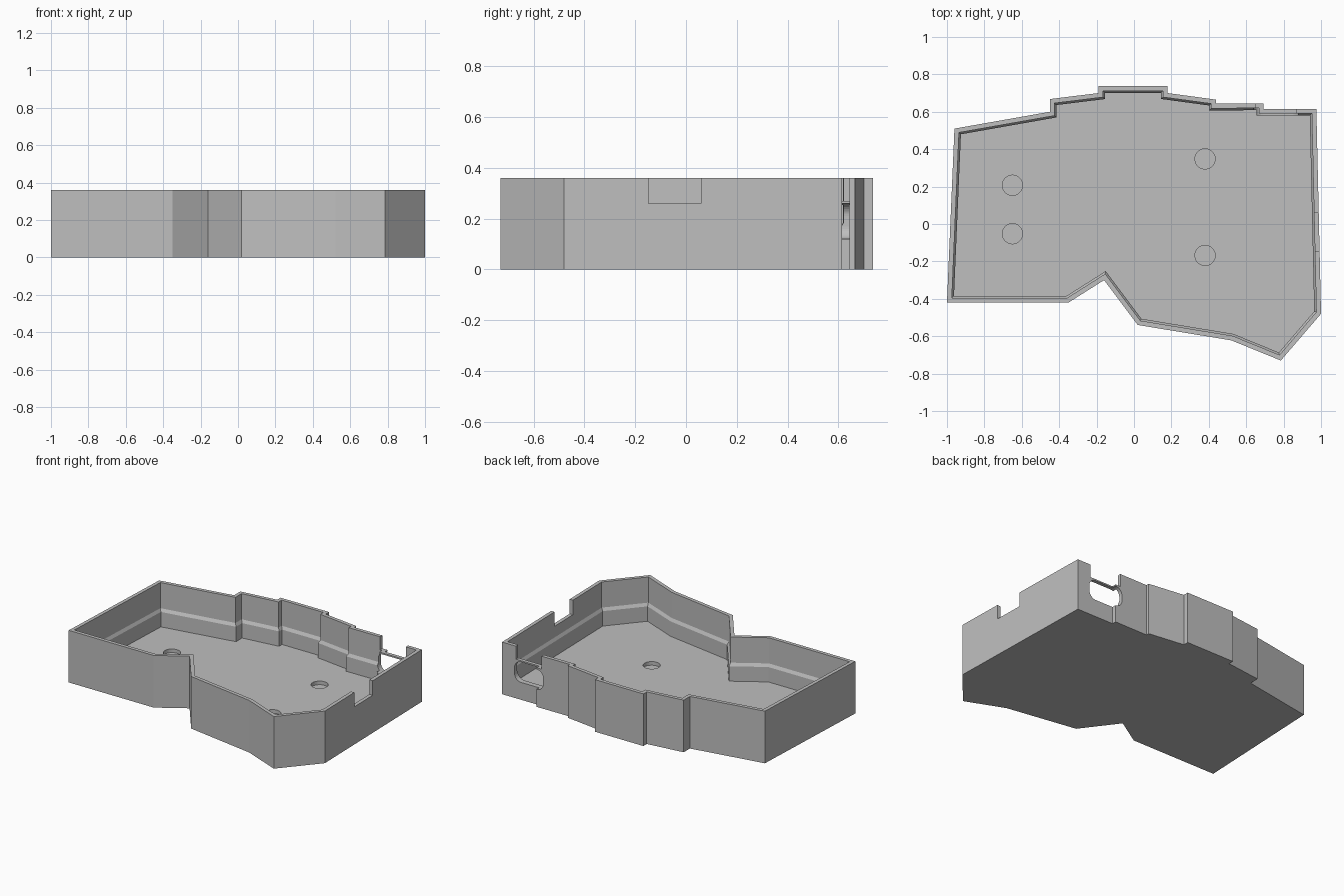
import bpy, bmesh, math
from mathutils import Vector

if "Cube" in bpy.data.objects:
    bpy.data.objects.remove(bpy.data.objects["Cube"])

HEIGHT, FLOOR = 0.36, 0.06

grey = bpy.data.materials.new("light grey")
grey.diffuse_color = (0.52, 0.52, 0.52, 1)
grey.use_nodes = True
grey.node_tree.nodes["Principled BSDF"].inputs["Base Color"].default_value = grey.diffuse_color

# Outer outline of the tray, clockwise from above
OUTLINE = [(-0.96, 0.51), (-0.45, 0.60), (-0.45, 0.668), (-0.19, 0.70), (-0.19, 0.737),
           (0.18, 0.737), (0.18, 0.70), (0.438, 0.665), (0.438, 0.643), (0.692, 0.645),
           (0.692, 0.615), (0.975, 0.615), (1.0, -0.48), (0.785, -0.73), (0.52, -0.622),
           (0.02, -0.54), (-0.16, -0.30), (-0.35, -0.42), (-1.0, -0.42)]


def inset(points, d):
    """Mitred inward offset of a clockwise outline."""
    pts = [Vector(p) for p in points]
    out = []
    for i, p in enumerate(pts):
        a = (p - pts[i - 1]).normalized()
        b = (pts[(i + 1) % len(pts)] - p).normalized()
        na, nb = Vector((a.y, -a.x)), Vector((b.y, -b.x))
        out.append(p + (na + nb) * (d / (1 + na.dot(nb))))
    return out


def make_object(name, bm):
    bmesh.ops.recalc_face_normals(bm, faces=bm.faces[:])
    mesh = bpy.data.meshes.new(name)
    bm.to_mesh(mesh)
    bm.free()
    mesh.materials.append(grey)
    obj = bpy.data.objects.new(name, mesh)
    bpy.context.collection.objects.link(obj)
    return obj


def loft(name, rings):
    """Skin closed rings of 3D points and cap both ends."""
    bm = bmesh.new()
    loops = [[bm.verts.new(p) for p in ring] for ring in rings]
    n = len(loops[0])
    for lo, hi in zip(loops, loops[1:]):
        for i in range(n):
            j = (i + 1) % n
            bm.faces.new((lo[i], lo[j], hi[j], hi[i]))
    bm.faces.new(loops[0])
    bm.faces.new(loops[-1])
    return make_object(name, bm)


def box(name, x0, x1, y0, y1, z0, z1):
    base = [(x0, y0), (x1, y0), (x1, y1), (x0, y1)]
    return loft(name, [[(x, y, z) for x, y in base] for z in (z0, z1)])


# Tray: outer wall, rim, inner wall with a sloped ledge, floor
SECTION = [(0, 0), (0, HEIGHT), (0.025, HEIGHT), (0.025, 0.183), (0.036, 0.163), (0.036, FLOOR)]
tray = loft("case_tray", [[(p.x, p.y, z) for p in inset(OUTLINE, d)] for d, z in SECTION])

cutters = []

# Side notch and the slot above the port
cutters.append(box("side_notch_cutter", 0.9, 1.1, -0.148, 0.06, 0.26, 0.5))
cutters.append(box("port_slot_cutter", 0.652, 0.87, 0.55, 0.72, 0.27, 0.5))

# Rounded port opening in the back wall
x0, x1, z0, z1, r = 0.64, 0.88, 0.12, 0.26, 0.05
profile = []
for cx, cz, start in ((x1 - r, z1 - r, 0), (x0 + r, z1 - r, 90),
                      (x0 + r, z0 + r, 180), (x1 - r, z0 + r, 270)):
    for k in range(9):
        a = math.radians(start + k * 90 / 8)
        profile.append((cx + r * math.cos(a), cz + r * math.sin(a)))
cutters.append(loft("port_cutter", [[(x, y, z) for x, z in profile] for y in (0.55, 0.72)]))

# Round blind recesses in the floor
for i, (cx, cy) in enumerate([(-0.65, 0.207), (-0.65, -0.052), (0.38, 0.348), (0.38, -0.168)]):
    circle = [(cx + 0.054 * math.cos(t * math.tau / 40), cy + 0.054 * math.sin(t * math.tau / 40))
              for t in range(40)]
    cutters.append(loft(f"floor_recess_cutter_{i + 1}",
                        [[(x, y, z) for x, y in circle] for z in (FLOOR - 0.025, FLOOR + 0.05)]))

for cutter in cutters:
    cutter.hide_render = True
    cutter.hide_set(True)
    mod = tray.modifiers.new(cutter.name, 'BOOLEAN')
    mod.operation = 'DIFFERENCE'
    mod.solver = 'EXACT'
    mod.object = cutter

# Smooth only the rounded cut walls
bpy.context.view_layer.objects.active = tray
tray.select_set(True)
bpy.ops.object.shade_smooth_by_angle(angle=math.radians(12))
